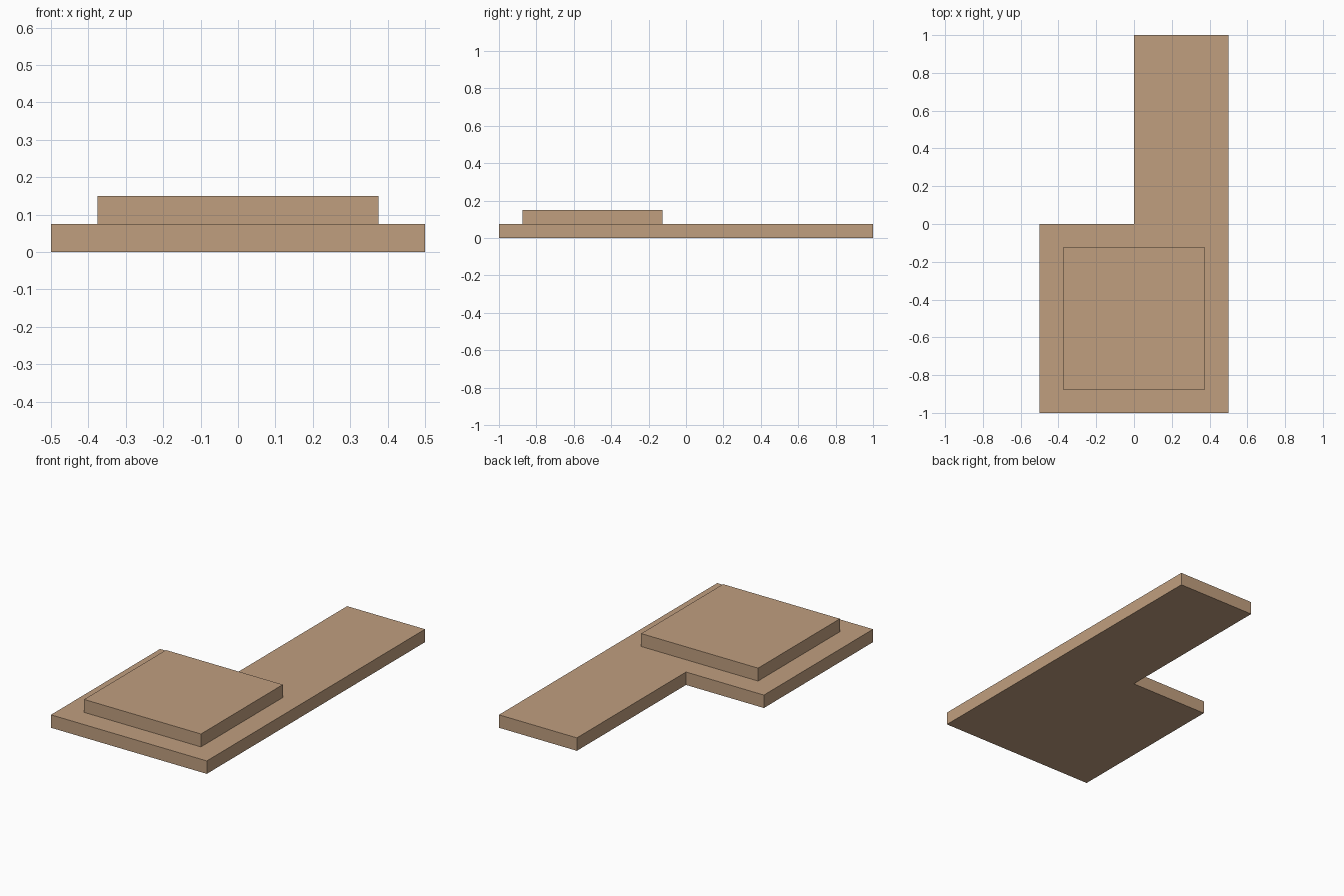
import bpy
import bmesh

cube = bpy.data.objects.get("Cube")
if cube:
    bpy.data.objects.remove(cube, do_unlink=True)

# Single tan colour
TAN = (0.53, 0.345, 0.212, 1.0)
tan = bpy.data.materials.new("tan")
tan.use_nodes = True
tan.diffuse_color = TAN
bsdf = next(n for n in tan.node_tree.nodes if n.type == 'BSDF_PRINCIPLED')
bsdf.inputs["Base Color"].default_value = TAN
bsdf.inputs["Roughness"].default_value = 0.8


def slab(name, outline, bottom, top):
    """Extrude a counter-clockwise floor outline from bottom to top."""
    bm = bmesh.new()
    base = bm.faces.new([bm.verts.new((x, y, bottom)) for x, y in outline])
    raised = bmesh.ops.extrude_face_region(bm, geom=[base], use_keep_orig=True)
    verts = [v for v in raised["geom"] if isinstance(v, bmesh.types.BMVert)]
    bmesh.ops.translate(bm, vec=(0, 0, top - bottom), verts=verts)
    bmesh.ops.recalc_face_normals(bm, faces=bm.faces)
    mesh = bpy.data.meshes.new(name)
    bm.to_mesh(mesh)
    bm.free()
    mesh.materials.append(tan)
    obj = bpy.data.objects.new(name, mesh)
    bpy.context.collection.objects.link(obj)
    return obj


THICK = 0.075

# L-shaped base: square pad with a long arm running back on the left side
slab("base_plate",
     [(-0.5, -1), (0.5, -1), (0.5, 1), (0, 1), (0, 0), (-0.5, 0)],
     0, THICK)

# Raised square step centred on the pad
slab("raised_platform",
     [(-0.375, -0.875), (0.375, -0.875), (0.375, -0.125), (-0.375, -0.125)],
     THICK, 2 * THICK)
